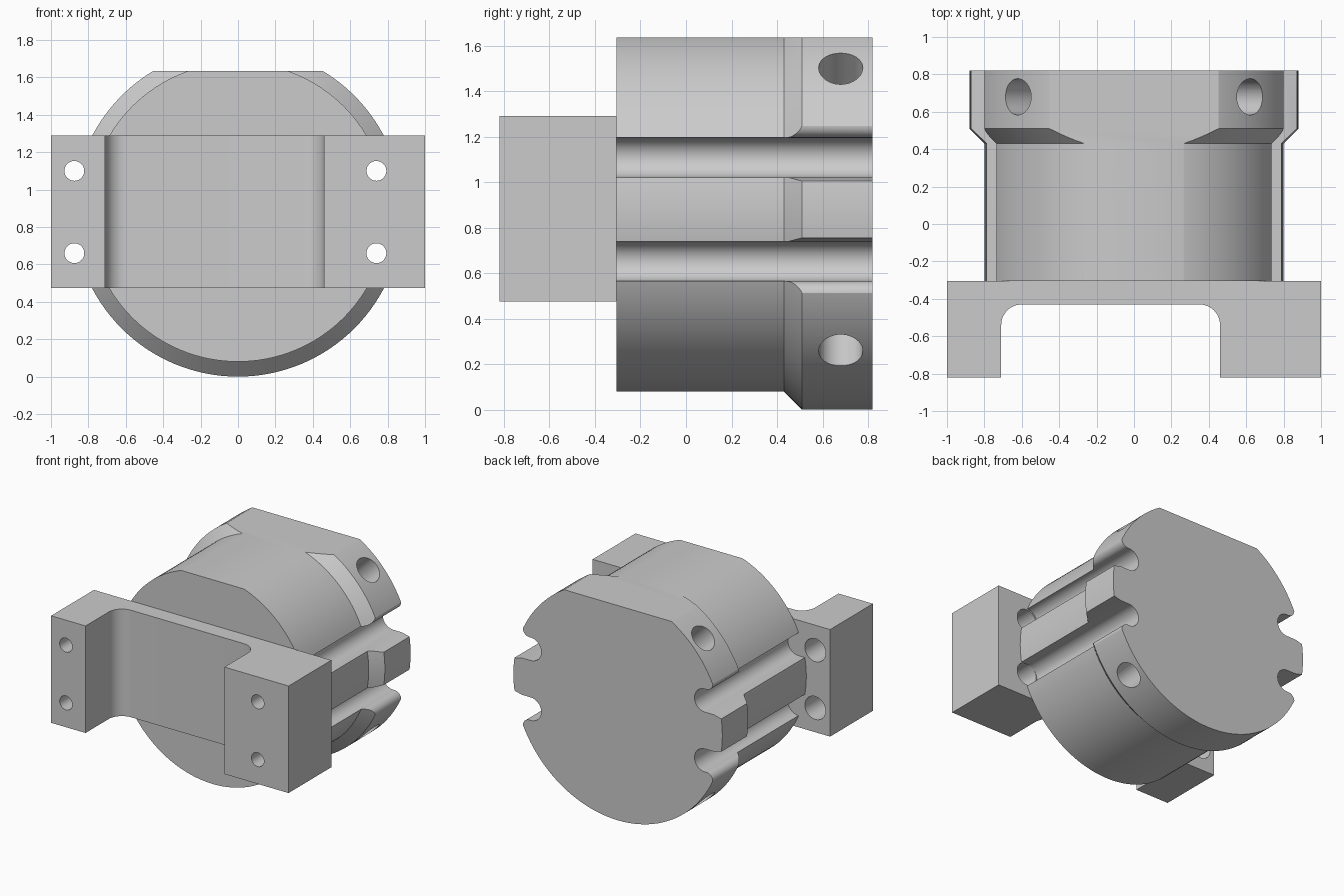
import bpy, bmesh, math
from mathutils import Vector

cube = bpy.data.objects.get("Cube")
if cube:
    bpy.data.objects.remove(cube)

AXIS_Z = 0.88
FRONT, BACK, MOUNT = -0.305, 0.82, -0.82

grey = bpy.data.materials.new("machined grey")
grey.use_nodes = True
color = (0.6, 0.6, 0.6, 1)
grey.diffuse_color = color
grey.node_tree.nodes["Principled BSDF"].inputs["Base Color"].default_value = color


def make(name, bm):
    bmesh.ops.recalc_face_normals(bm, faces=bm.faces)
    mesh = bpy.data.meshes.new(name)
    bm.to_mesh(mesh)
    bm.free()
    mesh.materials.append(grey)
    obj = bpy.data.objects.new(name, mesh)
    bpy.context.collection.objects.link(obj)
    return obj


def loft(name, rings):
    """Skin a list of closed rings and cap both ends."""
    bm = bmesh.new()
    loops = [[bm.verts.new(p) for p in ring] for ring in rings]
    n = len(loops[0])
    for a, b in zip(loops, loops[1:]):
        for i in range(n):
            j = (i + 1) % n
            bm.faces.new((a[i], a[j], b[j], b[i]))
    bm.faces.new(loops[0])
    bm.faces.new(loops[-1])
    return make(name, bm)


def arc(cx, cy, r, start, end, steps=12):
    angles = [math.radians(start + (end - start) * i / steps) for i in range(steps + 1)]
    return [(cx + r * math.cos(a), cy + r * math.sin(a)) for a in angles]


def prism_y(name, profile, y0, y1):
    return loft(name, [[(x, y, z) for x, z in profile] for y in (y0, y1)])


def rod(name, start, end, r):
    """Cylinder between two points."""
    start, end = Vector(start), Vector(end)
    turn = (end - start).to_track_quat('Z', 'Y')
    circle = arc(0, 0, r, 0, 360, 40)[:-1]
    return loft(name, [[p + turn @ Vector((u, v, 0)) for u, v in circle] for p in (start, end)])


def cut(target, cutter):
    cutter.hide_render = True
    mod = target.modifiers.new("cut", 'BOOLEAN')
    mod.operation = 'DIFFERENCE'
    mod.solver = 'EXACT'
    mod.object = cutter
    bpy.ops.object.select_all(action='DESELECT')
    bpy.context.view_layer.objects.active = target
    target.select_set(True)
    bpy.ops.object.modifier_apply(modifier=mod.name)
    bpy.data.objects.remove(cutter)


# Round housing with a wider rear collar
stations = [(FRONT, 0.8), (0.43, 0.8), (0.51, 0.88), (BACK, 0.88)]
housing = loft("housing", [[(x, y, z) for x, z in arc(0, AXIS_Z, r, 0, 360, 128)[:-1]]
                           for y, r in stations])

# Flat on top
flat = [(-1, 1.635), (1, 1.635), (1, 2), (-1, 2)]
cut(housing, prism_y("flat_cutter", flat, -0.5, 1))

# Side channels with rounded mouths, and angled blind holes in the collar
slot = arc(0.733, 0.228, 0.0875, 270, 90, 24)
slot += arc(0.745, 0.37, 0.055, 270, 360, 8)
slot += [(1.1, 0.37), (1.1, 0.125), (0.87, 0.125), (0.81, 0.14)]
for sx in (-1, 1):
    for sz in (-1, 1):
        profile = [(sx * x, AXIS_Z + sz * z) for x, z in slot]
        cut(housing, prism_y("channel_cutter", profile, -0.5, 1))
        inner = (sx * 0.35, 0.68, AXIS_Z + sz * 0.35)
        outer = (sx * 0.8, 0.68, AXIS_Z + sz * 0.8)
        cut(housing, rod("hole_cutter", inner, outer, 0.097))

# U-shaped mounting bracket with filleted inner corners
outline = [(-1, FRONT), (-1, MOUNT), (-0.71, MOUNT)]
outline += arc(-0.6, -0.54, 0.11, 180, 90)
outline += arc(0.35, -0.54, 0.11, 90, 0)
outline += [(0.46, MOUNT), (1, MOUNT), (1, FRONT)]
bracket = loft("mounting_bracket", [[(x, y, z) for x, y in outline] for z in (0.475, 1.29)])

# Screw holes, counterbored from the rear
for x in (-0.875, 0.74):
    for z in (AXIS_Z - 0.22, AXIS_Z + 0.22):
        cut(bracket, rod("screw_cutter", (x, -1, z), (x, 0, z), 0.053))
        cut(bracket, rod("counterbore_cutter", (x, -0.62, z), (x, 0, z), 0.0875))

# Smooth curved surfaces, crisp edges
bpy.ops.object.select_all(action='DESELECT')
for obj in (housing, bracket):
    obj.select_set(True)
bpy.context.view_layer.objects.active = housing
bpy.ops.object.shade_smooth_by_angle(angle=math.radians(25))
